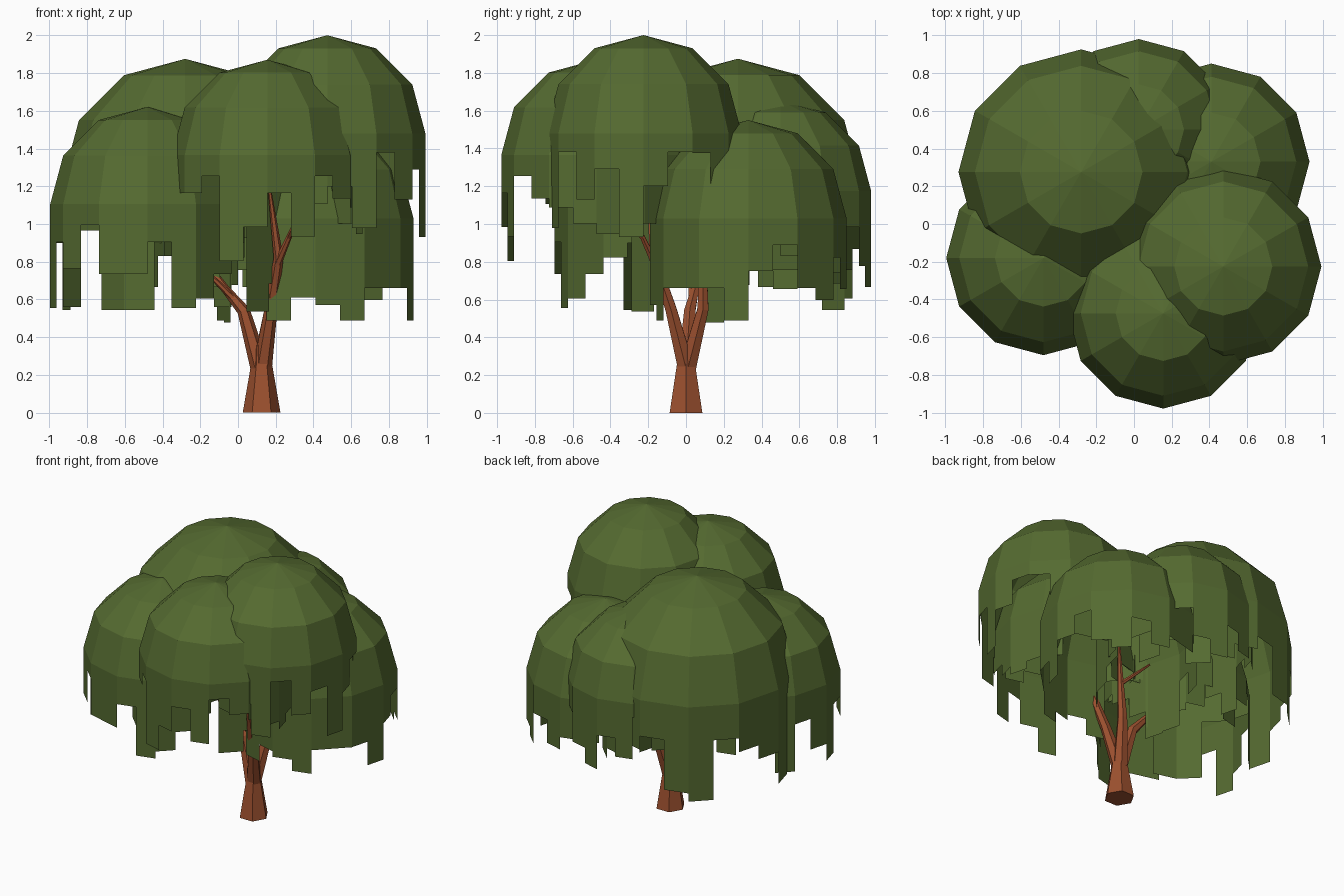
import bpy, bmesh, math, random
from mathutils import Vector

if "Cube" in bpy.data.objects:
    bpy.data.objects.remove(bpy.data.objects["Cube"])

random.seed(4)


def material(name, rgb):
    m = bpy.data.materials.new(name)
    m.diffuse_color = (*rgb, 1)
    m.use_nodes = True
    m.node_tree.nodes["Principled BSDF"].inputs["Base Color"].default_value = m.diffuse_color
    return m


LEAF = material("leaf_green", (0.09, 0.145, 0.03))
BARK = material("bark_brown", (0.33, 0.08, 0.028))


def finish(bm, name, mat):
    me = bpy.data.meshes.new(name)
    bm.to_mesh(me)
    bm.free()
    me.materials.append(mat)
    ob = bpy.data.objects.new(name, me)
    bpy.context.collection.objects.link(ob)
    return ob


# Canopy: 12-sided half dome with a curtain of 24 hanging strips
def canopy(name, x, y, z, r, drops):
    bm = bmesh.new()

    def ring_point(i, rad, h):
        a = math.radians(30 * i)
        return Vector((x + rad * math.cos(a), y + rad * math.sin(a), h))

    rings = []
    for lat in (90, 60, 30):
        t = math.radians(lat)
        rings.append([bm.verts.new(ring_point(i, r * math.sin(t), z + r * math.cos(t)))
                      for i in range(12)])
    top = bm.verts.new((x, y, z + r))
    for i in range(12):
        j = (i + 1) % 12
        for lo, hi in zip(rings, rings[1:]):
            bm.faces.new((lo[i], lo[j], hi[j], hi[i]))
        bm.faces.new((rings[-1][i], rings[-1][j], top))
    # each dome side carries two strips of differing length
    lengths = [0.2, 0.4, 0.72, 1.06, 0.55, 0.83]
    for k in range(24):
        p, q = ring_point(k // 2, r, z), ring_point(k // 2 + 1, r, z)
        mid = (p + q) / 2
        a, b = (p, mid) if k % 2 == 0 else (mid, q)
        down = Vector((0, 0, drops.get(k, r * random.choice(lengths))))
        bm.faces.new([bm.verts.new(v) for v in (a - down, b - down, b, a)])
    return finish(bm, name, LEAF)


canopy("canopy_top_right", 0.473, -0.225, 1.48, 0.52,
       {18: .28, 19: .5, 20: .1, 21: .35, 22: .19, 23: .55, 0: .28, 1: .1})
canopy("canopy_front", 0.155, -0.473, 1.365, 0.505,
       {12: .2, 13: .2, 14: .2, 15: .11, 16: .56, 17: .38, 18: .2, 19: .43, 20: .11, 21: .23})
canopy("canopy_back_left", -0.28, 0.275, 1.225, 0.65,
       {7: .62, 8: .68, 9: .25, 10: .35, 11: .45, 12: .68, 15: .68, 16: .68})
canopy("canopy_left", -0.48, -0.18, 1.105, 0.515,
       {12: .55, 13: .2, 14: .34, 15: .11, 16: .37, 17: .37, 18: .2, 19: .55, 20: .5, 21: .37})
canopy("canopy_back_right", 0.41, 0.33, 1.03, 0.52,
       {12: .54, 16: .54, 17: .42, 18: .46, 19: .54, 20: .37, 21: .37, 22: .37,
        23: .54, 0: .28, 1: .14, 2: .37})
canopy("canopy_back", 0.025, 0.5, 1.175, 0.48, {})


# Tapered faceted limb along a path of (x, y, z, radius)
def limb(name, path, sides=6):
    bm = bmesh.new()
    pts = [Vector(p[:3]) for p in path]
    loops = []
    for i, p in enumerate(path):
        d = pts[min(i + 1, len(pts) - 1)] - pts[max(i - 1, 0)]
        rot = Vector((0, 0, 1)).rotation_difference(d)
        loops.append([bm.verts.new(pts[i] + rot @ Vector(
            (p[3] * math.cos(2 * math.pi * s / sides),
             p[3] * math.sin(2 * math.pi * s / sides), 0))) for s in range(sides)])
    for lo, hi in zip(loops, loops[1:]):
        for s in range(sides):
            t = (s + 1) % sides
            bm.faces.new((lo[s], lo[t], hi[t], hi[s]))
    bm.faces.new(loops[0][::-1])
    bm.faces.new(loops[-1])
    return finish(bm, name, BARK)


# Trunk and branches
limb("trunk", [(.125, 0, 0, .1), (.125, 0, .26, .055), (.125, 0, .36, .045)])
limb("branch_front", [(.13, 0, .24, .05), (.175, -.08, .55, .034),
                      (.215, -.17, .82, .026), (.165, -.2, 1.2, .008)])
limb("branch_left", [(.115, 0, .24, .05), (.03, .02, .54, .034), (-.07, .05, .66, .022),
                     (-.2, .12, .84, .01)])
limb("branch_back", [(.125, .01, .24, .05), (.175, .09, .55, .034), (.19, .09, .8, .022),
                     (.22, .11, 1.08, .008)])
limb("twig_front", [(.205, -.16, .78, .022), (.27, -.23, .93, .015), (.33, -.38, 1.07, .006)])
limb("twig_back", [(.19, .09, .8, .016), (.05, .22, .94, .007)])
limb("twig_left", [(.0, .03, .58, .02), (-.22, .02, .8, .008)])
